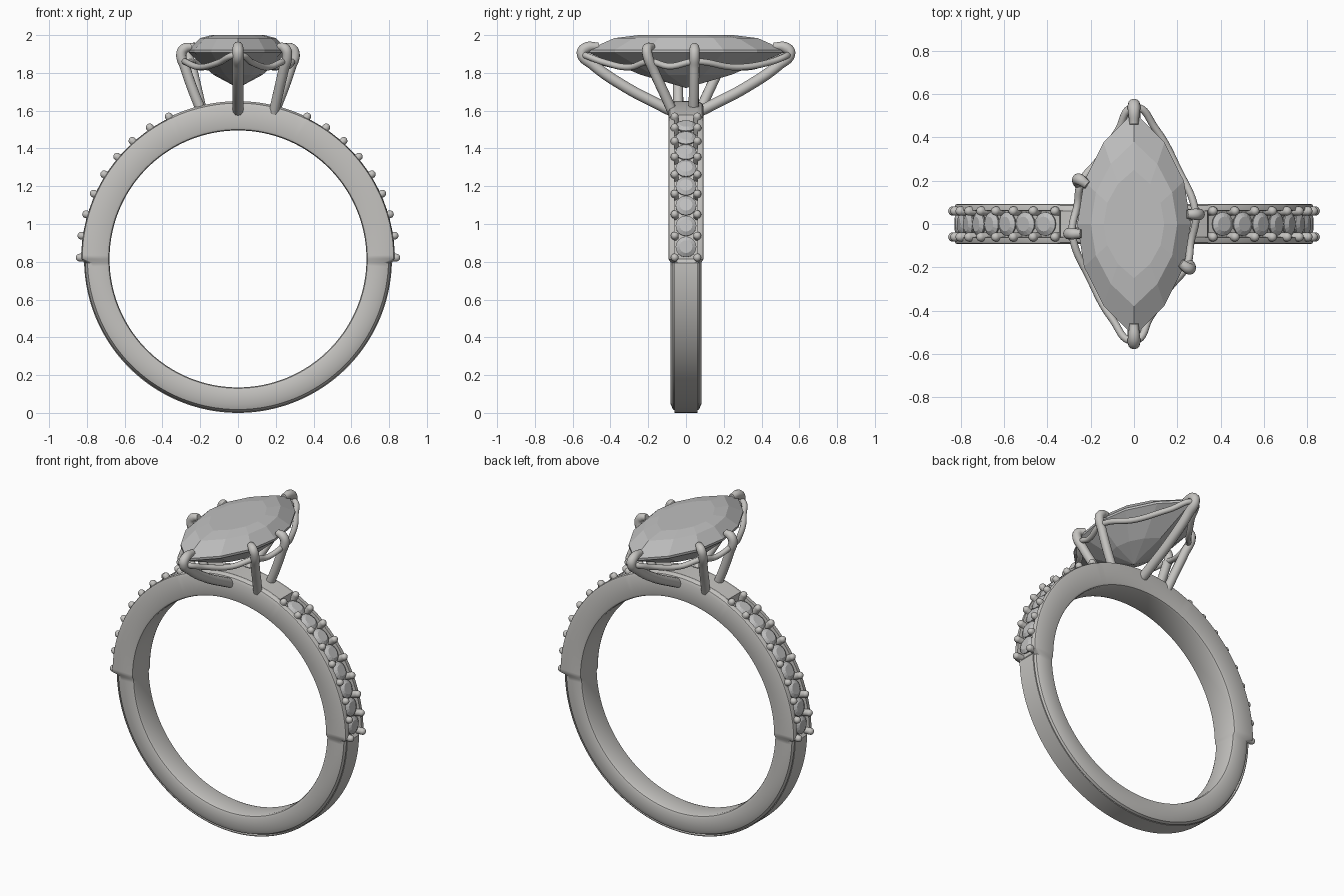
import bpy, bmesh, math
from mathutils import Vector, Matrix

cube = bpy.data.objects.get("Cube")
if cube:
    bpy.data.objects.remove(cube)

CENTRE = Vector((0, 0, 0.815))


def make_material(name, colour):
    m = bpy.data.materials.new(name)
    m.use_nodes = True
    m.diffuse_color = (*colour, 1)
    m.node_tree.nodes["Principled BSDF"].inputs["Base Color"].default_value = (*colour, 1)
    return m


metal = make_material("polished metal", (0.56, 0.55, 0.53))
crystal = make_material("clear stone", (0.52, 0.52, 0.52))


def finish(name, bm, mat, smooth=None):
    bmesh.ops.recalc_face_normals(bm, faces=bm.faces)
    mesh = bpy.data.meshes.new(name)
    bm.to_mesh(mesh)
    bm.free()
    ob = bpy.data.objects.new(name, mesh)
    bpy.context.collection.objects.link(ob)
    mesh.materials.append(mat)
    if smooth:
        bpy.ops.object.select_all(action="DESELECT")
        ob.select_set(True)
        bpy.context.view_layer.objects.active = ob
        bpy.ops.object.shade_smooth_by_angle(angle=math.radians(smooth))
    return ob


def loft(bm, rings, closed=False):
    n = len(rings[0])
    pairs = list(zip(rings, rings[1:]))
    if closed:
        pairs.append((rings[-1], rings[0]))
    for a, b in pairs:
        for i in range(n):
            j = (i + 1) % n
            bm.faces.new((a[i], a[j], b[j], b[i]))


# Band: one cross-section swept round, with a stone channel on each shoulder
def band_section(angle):
    height = math.sin(angle)
    elev = math.degrees(math.asin(max(-1, min(1, height))))
    inner = 0.68
    if elev < -1:
        outer, w, c, floor = 0.815, 0.081, 0.04, 0.815
        edge = outer - 0.006
    elif elev < 65:
        outer, w, c = 0.828, 0.093, 0.012
        edge, floor = outer, outer - 0.03
    else:
        outer, w, c, floor = 0.835, 0.093, 0.025, 0.835
        edge = outer - 0.003
    half = [(w - 0.018, inner), (w - 0.005, inner + 0.005), (w, inner + 0.018),
            (w, edge - c), (w - 0.3 * c, edge - 0.3 * c), (w - c, edge),
            (0.062, edge + 0.001), (0.06, floor)]
    return half + [(-y, r) for y, r in reversed(half)]


bm = bmesh.new()
rings = []
for k in range(240):
    a = math.radians(k * 1.5)
    rings.append([bm.verts.new(CENTRE + Vector((r * math.cos(a), y, r * math.sin(a))))
                  for y, r in band_section(a)])
loft(bm, rings, closed=True)
finish("band", bm, metal, 35)


# Accent stones and their holding beads along both shoulders
def shoulder_frame(side, elev, radius):
    a = math.radians(elev)
    out = Vector((side * math.cos(a), 0, math.sin(a)))
    along = Vector((0, 1, 0)).cross(out)
    m = Matrix((along, Vector((0, 1, 0)), out)).transposed().to_4x4()
    m.translation = CENTRE + out * radius
    return m


stones, beads = bmesh.new(), bmesh.new()
for side in (1, -1):
    for i in range(8):
        frame = shoulder_frame(side, 4.5 + 7.9 * i, 0.815)
        rings = []
        for r, h in ((0.03, -0.03), (0.055, -0.004), (0.055, 0.002), (0.034, 0.015)):
            rings.append([stones.verts.new(frame @ Vector((
                r * math.cos(math.tau * k / 16), r * math.sin(math.tau * k / 16), h)))
                for k in range(16)])
        loft(stones, rings)
        stones.faces.new(rings[0])
        stones.faces.new(rings[-1])
    for i in range(9):
        for y in (-0.06, 0.06):
            frame = shoulder_frame(side, 0.5 + 7.95 * i, 0.838)
            bmesh.ops.create_uvsphere(beads, u_segments=14, v_segments=10, radius=0.021,
                                      matrix=frame @ Matrix.Translation((0, y, 0)))
            bmesh.ops.create_cone(beads, cap_ends=True, segments=14, radius1=0.021,
                                  radius2=0.021, depth=0.04,
                                  matrix=frame @ Matrix.Translation((0, y, -0.02)))
finish("accent_stones", stones, crystal)
finish("accent_beads", beads, metal, 50)


# Centre stone: pointed oval outlines stacked from culet to table
def pointed_oval(bm, half_w, half_l, z, steps=6):
    # each side is an arc through both points
    radius = (half_l ** 2 + half_w ** 2) / (2 * half_w)
    span = math.asin(half_l / radius)
    verts = []
    for side in (1, -1):
        for i in range(steps):
            t = -span + 2 * span * i / steps
            x = radius * math.cos(t) - (radius - half_w)
            verts.append(bm.verts.new((side * x, side * radius * math.sin(t), z)))
    return verts


bm = bmesh.new()
layers = [(0.13, 0.24, 1.79), (0.262, 0.52, 1.908), (0.262, 0.52, 1.922),
          (0.2, 0.38, 1.984), (0.14, 0.25, 2.0)]
rings = [pointed_oval(bm, *layer) for layer in layers]
loft(bm, rings)
bm.faces.new(rings[-1])
culet = bm.verts.new((0, 0, 1.72))
for i, v in enumerate(rings[0]):
    bm.faces.new((v, rings[0][(i + 1) % len(rings[0])], culet))
finish("centre_stone", bm, crystal)


# Round wires for the setting
def wire(name, points, radius, closed=False, tip=1.0):
    curve = bpy.data.curves.new(name, "CURVE")
    curve.dimensions = "3D"
    curve.bevel_depth = radius
    curve.bevel_resolution = 4
    curve.resolution_u = 8
    curve.use_fill_caps = True
    sp = curve.splines.new("BEZIER")
    sp.bezier_points.add(len(points) - 1)
    for bp, p in zip(sp.bezier_points, points):
        bp.co = p
        bp.handle_left_type = bp.handle_right_type = "AUTO"
    sp.bezier_points[-1].radius = tip
    sp.use_cyclic_u = closed
    curve.materials.append(metal)
    ob = bpy.data.objects.new(name, curve)
    bpy.context.collection.objects.link(ob)
    bpy.ops.object.select_all(action="DESELECT")
    ob.select_set(True)
    bpy.context.view_layer.objects.active = ob
    bpy.ops.object.convert(target="MESH")
    bpy.ops.object.shade_smooth_by_angle(angle=math.radians(50))


def turned(points, s):
    return [(s * x, s * y, z) for x, y, z in points]


end_prong = [(0, 0.05, 1.585), (0, 0.14, 1.63), (0, 0.32, 1.725), (0, 0.49, 1.842),
             (0, 0.55, 1.905), (0, 0.53, 1.932), (0, 0.46, 1.94)]
mid_prong = [(0.19, 0.04, 1.59), (0.235, 0.042, 1.7), (0.28, 0.044, 1.83),
             (0.3, 0.045, 1.9), (0.285, 0.045, 1.928), (0.245, 0.045, 1.94)]
low_prong = [(0.19, -0.07, 1.59), (0.21, -0.11, 1.68), (0.24, -0.17, 1.81),
             (0.26, -0.205, 1.9), (0.25, -0.205, 1.928), (0.215, -0.18, 1.94)]
for s, label in ((1, "left"), (-1, "right")):
    wire("end_prong_" + label, turned(end_prong, s), 0.029, tip=0.7)
    wire("middle_prong_" + label, turned(mid_prong, s), 0.027, tip=0.75)
    wire("side_prong_" + label, turned(low_prong, s), 0.027, tip=0.75)

# Wavy gallery rail linking the prongs
half_rail = [(0, 0.54, 1.895), (0.1, 0.44, 1.855), (0.2, 0.26, 1.83), (0.285, 0.045, 1.86),
             (0.262, -0.09, 1.835), (0.245, -0.19, 1.86), (0.16, -0.3, 1.83),
             (0.075, -0.43, 1.855)]
wire("gallery_rail", half_rail + turned(half_rail, -1), 0.017, closed=True)
